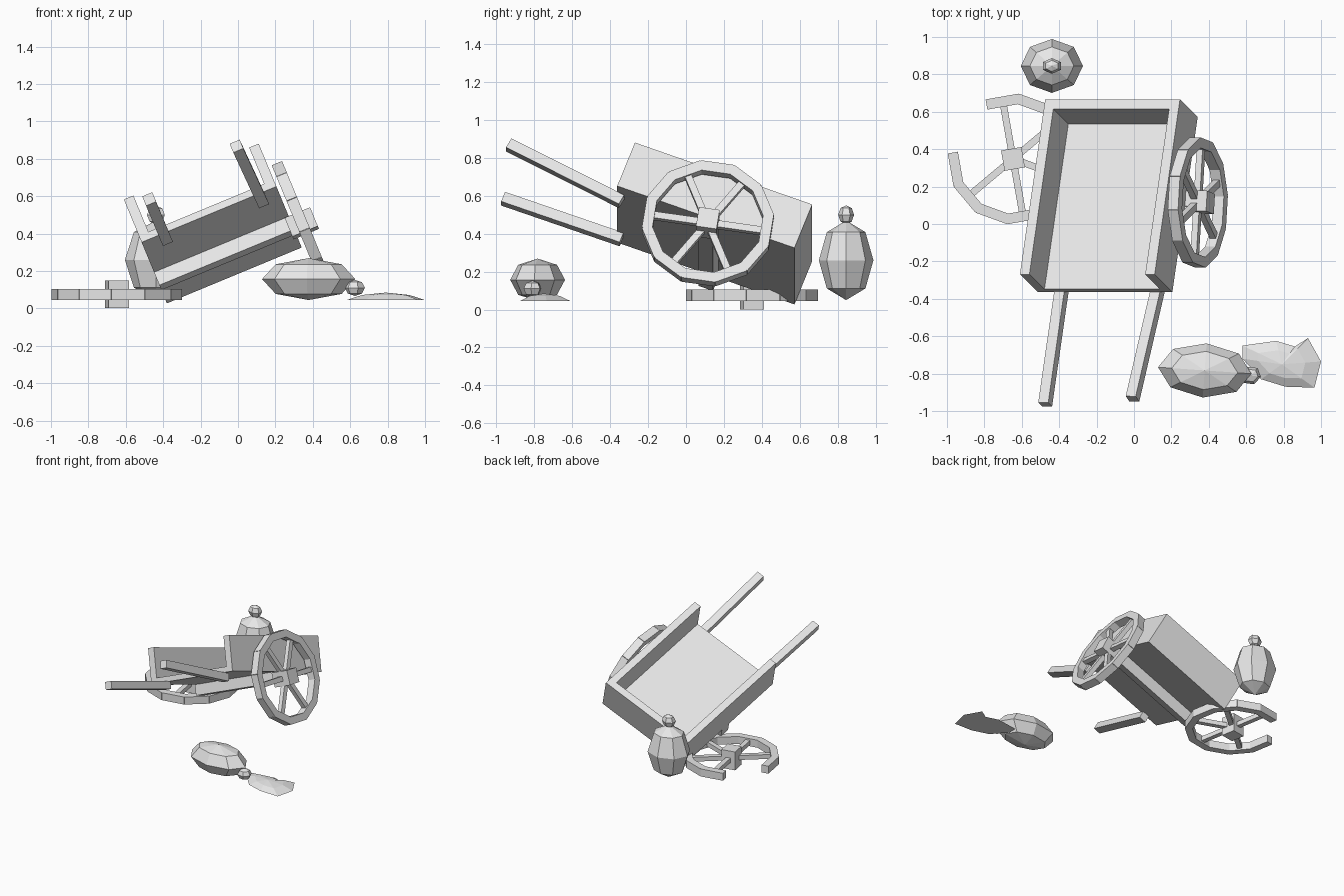
import bpy, bmesh, math
from mathutils import Matrix, Vector

if "Cube" in bpy.data.objects:
    bpy.data.objects.remove(bpy.data.objects["Cube"])

grey = bpy.data.materials.new("plain grey")
grey.diffuse_color = (0.8, 0.8, 0.8, 1)
grey.use_nodes = True
grey.node_tree.nodes["Principled BSDF"].inputs["Base Color"].default_value = grey.diffuse_color


def finish(name, bm):
    bmesh.ops.recalc_face_normals(bm, faces=bm.faces)
    me = bpy.data.meshes.new(name)
    bm.to_mesh(me)
    bm.free()
    me.materials.append(grey)
    ob = bpy.data.objects.new(name, me)
    bpy.context.collection.objects.link(ob)
    return ob


def add_box(bm, centre, size, frame=Matrix()):
    m = frame @ Matrix.Translation(centre) @ Matrix.Diagonal((*size, 1))
    bmesh.ops.create_cube(bm, size=1, matrix=m)


def box(name, centre, size, frame=Matrix()):
    bm = bmesh.new()
    add_box(bm, centre, size, frame)
    return finish(name, bm)


def ball(name, centre, radii, segs, rings, rot=Matrix()):
    bm = bmesh.new()
    m = Matrix.Translation(centre) @ rot @ Matrix.Diagonal((*radii, 1))
    bmesh.ops.create_uvsphere(bm, u_segments=segs, v_segments=rings, radius=1, matrix=m)
    return finish(name, bm)


def wheel(name, frame, turn, missing=()):
    """Wheel around the local z axis: 12 rim blocks, 6 spokes, square hub."""
    bm = bmesh.new()
    add_box(bm, (0, 0, 0), (0.11, 0.11, 0.147), frame @ Matrix.Rotation(turn, 4, 'Z'))
    for i in range(12):
        if i in missing:
            continue
        f = frame @ Matrix.Rotation(turn + i * math.pi / 6, 4, 'Z')
        add_box(bm, (0.311, 0, 0), (0.055, 0.178, 0.06), f)
        if i % 2 == 0:
            add_box(bm, (0.165, 0, 0), (0.25, 0.037, 0.035), f)
    return finish(name, bm)


# Tilted cart frame: x across, y towards the back, z up from the floor underside
cart = (Matrix.Translation((-0.155, -0.363, 0.503))
        @ Matrix.Rotation(math.radians(-22.5), 4, 'Y')
        @ Matrix.Rotation(math.radians(-20.7), 4, 'X'))

# Cart body: floor, two side boards, tailboard, no front
W, L, T = 0.78, 1.0, 0.055
box("floor", (0, L / 2, 0.02), (W, L, 0.04), cart)
for side, s in (("left", -1), ("right", 1)):
    box(side + "_side_board", (s * (W - T) / 2, L / 2, 0.1525), (T, L, 0.225), cart)
box("tailboard", (0, L - T / 2, 0.1525), (W - 2 * T, T, 0.225), cart)

# Axle under the floor
box("axle", (0.02, 0.53, -0.04), (0.82, 0.08, 0.08), cart)

# Attached wheel, its axis along the axle
hub = cart @ Matrix.Translation((0.44, 0.53, -0.05)) @ Matrix(
    ((0, 0, 1, 0), (1, 0, 0, 0), (0, 1, 0, 0), (0, 0, 0, 1)))
wheel("attached_wheel", hub, math.radians(12))

# Broken wheel lying flat, with a piece of rim and a spoke gone
wheel("broken_wheel", Matrix.Translation((-0.647, 0.348, 0.075)), math.radians(100), (1, 2))


# Handles
def beam(name, a, b, t):
    a, b = Vector(a), Vector(b)
    y = (b - a).normalized()
    across = cart.to_3x3() @ Vector((1, 0, 0))
    z = across.cross(y).normalized()
    x = y.cross(z)
    f = Matrix((x, y, z)).transposed().to_4x4()
    f.translation = (a + b) / 2
    return box(name, (0, 0, 0), (t, (b - a).length, t), f)


beam("left_handle", (-0.475, -0.965, 0.585), (-0.385, -0.34, 0.37), 0.058)
beam("right_handle", (-0.008, -0.935, 0.868), (0.13, -0.34, 0.57), 0.058)

# Standing sack with its tied top
ball("standing_sack", (-0.439, 0.845, 0.26), (0.166, 0.144, 0.21), 8, 4)
ball("standing_sack_tie", (-0.439, 0.845, 0.5), (0.055, 0.042, 0.05), 6, 4)

# Fallen sack with its tied end
ball("fallen_sack", (0.378, -0.783, 0.157), (0.25, 0.145, 0.112), 8, 4,
     Matrix.Rotation(math.radians(-4), 4, 'Z'))
ball("fallen_sack_tie", (0.625, -0.81, 0.11), (0.055, 0.05, 0.043), 6, 4,
     Matrix.Rotation(math.radians(20), 4, 'Z'))

# Spilled heap: low faceted mound
outline = [(0.58, -0.65), (0.76, -0.625), (0.86, -0.655), (0.93, -0.61), (1.0, -0.735),
           (0.965, -0.875), (0.81, -0.87), (0.68, -0.83), (0.58, -0.72)]
c = Vector((0.79, -0.75))
bm = bmesh.new()
base = [bm.verts.new((x, y, 0.045)) for x, y in outline]
ring = [bm.verts.new((*(c + (Vector(p) - c) * 0.6), 0.072)) for p in outline]
peak = bm.verts.new((c.x, c.y, 0.085))
bm.faces.new(base)
n = len(outline)
for i in range(n):
    j = (i + 1) % n
    bm.faces.new((base[i], base[j], ring[j], ring[i]))
    bm.faces.new((ring[i], ring[j], peak))
finish("spilled_heap", bm)
